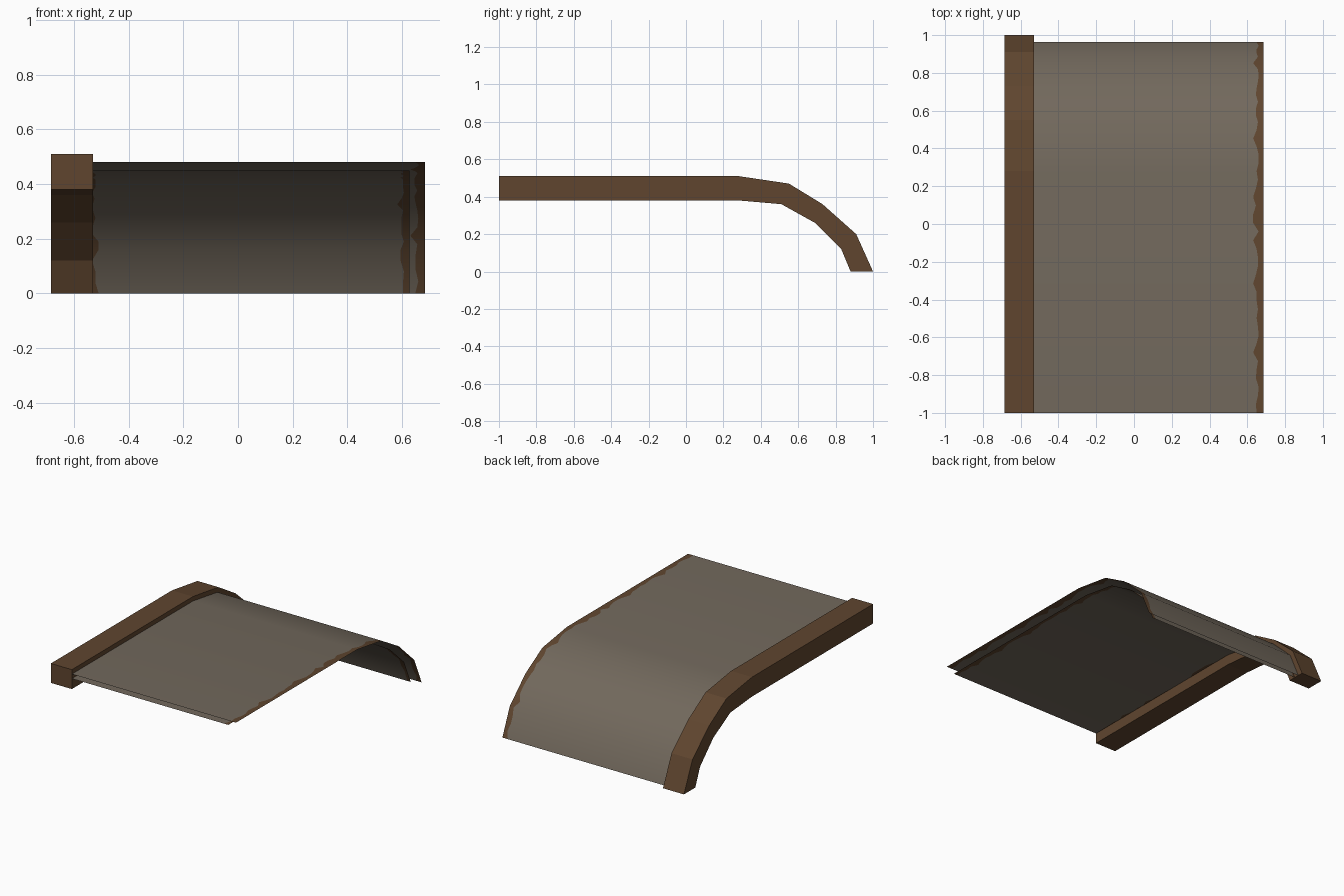
import bpy, bmesh, random
from mathutils import Vector

if "Cube" in bpy.data.objects:
    bpy.data.objects.remove(bpy.data.objects["Cube"])

random.seed(4)


def material(name, rgb):
    m = bpy.data.materials.new(name)
    m.diffuse_color = (*rgb, 1)
    m.use_nodes = True
    m.node_tree.nodes["Principled BSDF"].inputs["Base Color"].default_value = m.diffuse_color
    return m


WOOD = material("brown wood", (0.115, 0.060, 0.028))
CLOTH = material("grey brown sheet", (0.168, 0.140, 0.108))


def make_object(name, bm, mats):
    me = bpy.data.meshes.new(name)
    bm.to_mesh(me)
    bm.free()
    for m in mats:
        me.materials.append(m)
    ob = bpy.data.objects.new(name, me)
    bpy.context.collection.objects.link(ob)
    return ob


def bent_beam(name, outer, inner, x0, x1):
    """Square beam following a bent path in the y-z plane."""
    bm = bmesh.new()
    rings = []
    for (yo, zo), (yi, zi) in zip(outer, inner):
        rings.append([bm.verts.new(p) for p in
                      ((x0, yo, zo), (x1, yo, zo), (x1, yi, zi), (x0, yi, zi))])
    for a, b in zip(rings, rings[1:]):
        for i in range(4):
            j = (i + 1) % 4
            bm.faces.new((a[i], a[j], b[j], b[i]))
    bm.faces.new(rings[0])
    bm.faces.new(rings[-1])
    bmesh.ops.recalc_face_normals(bm, faces=bm.faces)
    return make_object(name, bm, [WOOD])


def sheet(name, profile, x0, x1, border):
    """Single-skin bent sheet with ragged brown borders at both side edges."""
    pts = [Vector((0, y, z)) for y, z in profile]
    seg = [Vector((0, -(b - a).z, (b - a).y)).normalized()
           for a, b in zip(pts, pts[1:])]
    joint = [seg[0]] + [(a + b).normalized() for a, b in zip(seg, seg[1:])] + [seg[-1]]
    bm = bmesh.new()
    rows, normals = [], []
    for k in range(len(seg)):
        n = max(4, round((pts[k + 1] - pts[k]).length / 0.045))
        for i in range(n + (k == len(seg) - 1)):
            p = pts[k].lerp(pts[k + 1], i / n)
            wl, wr = (border * random.choice((0.7, 0.8, 1.0, 1.1, 1.5)) for _ in "lr")
            rows.append([bm.verts.new((x, p.y, p.z))
                         for x in (x0, x0 + wl, x1 - wr, x1)])
            normals += [joint[k].lerp(joint[k + 1], i / n).normalized()] * 4
    for a, b in zip(rows, rows[1:]):
        for i in range(3):
            f = bm.faces.new((a[i], a[i + 1], b[i + 1], b[i]))
            f.material_index = 0 if i == 1 else 1
            f.smooth = True
    ob = make_object(name, bm, [CLOTH, WOOD])
    # soft shading across the bends
    ob.data.normals_split_custom_set_from_vertices(normals)
    return ob


# side beam
bent_beam("side_beam",
          [(-1, .51), (.28, .51), (.55, .47), (.73, .36), (.91, .20), (1, 0)],
          [(-1, .38), (.28, .38), (.51, .36), (.69, .26), (.83, .12), (.88, 0)],
          -0.685, -0.53)

# upper and lower sheets
sheet("upper_sheet",
      [(-1, .48), (.28, .48), (.54, .44), (.72, .335), (.885, .18), (.963, 0)],
      -0.61, 0.685, 0.036)
sheet("lower_sheet",
      [(-1, .45), (.28, .45), (.53, .41), (.705, .305), (.86, .16), (.93, 0)],
      -0.555, 0.628, 0.03)
